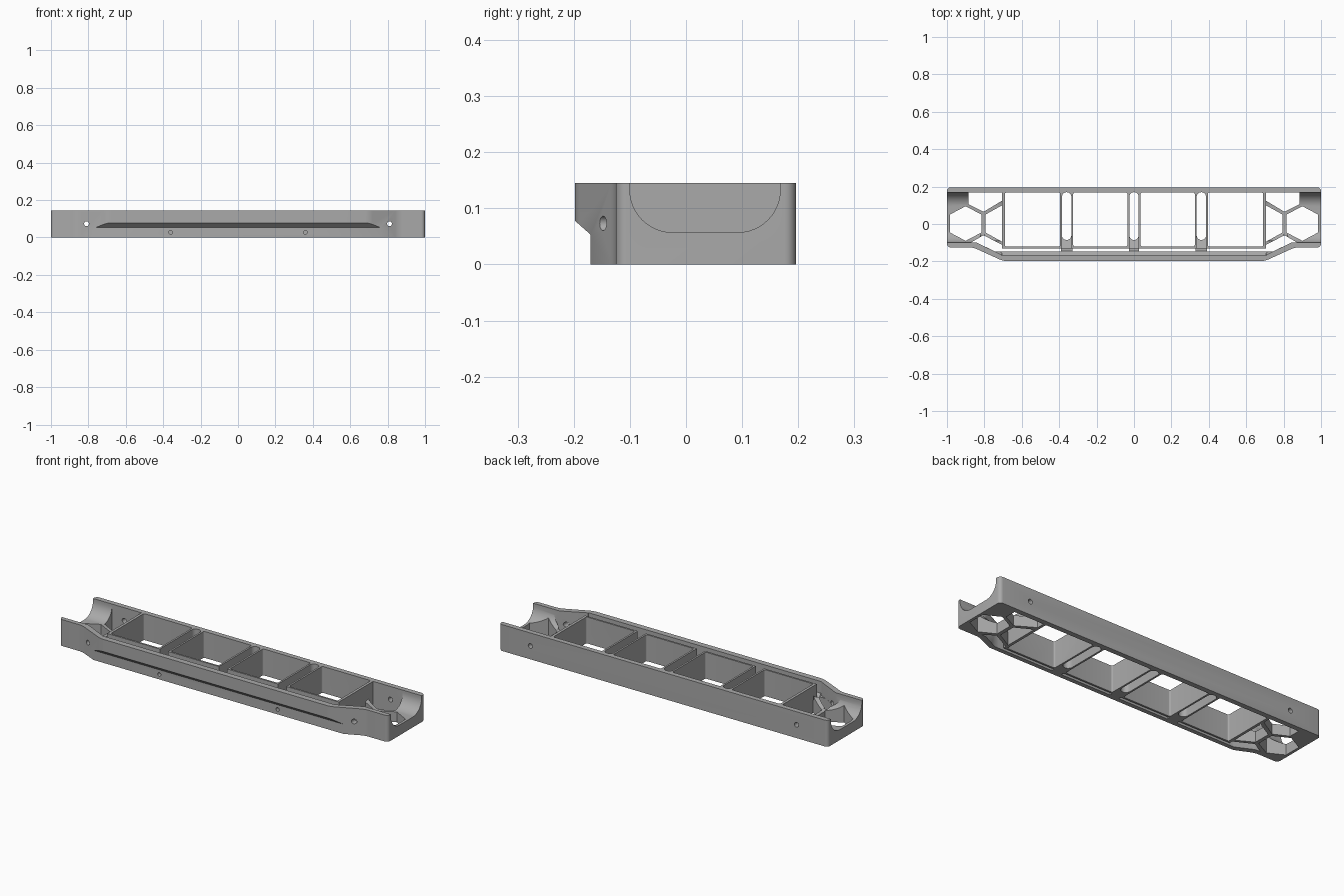
import bpy, bmesh, math
from mathutils import Vector

if "Cube" in bpy.data.objects:
    bpy.data.objects.remove(bpy.data.objects["Cube"])

HEIGHT = 0.145
grey = bpy.data.materials.new("Plain grey")
grey.use_nodes = True
grey.diffuse_color = (0.4, 0.4, 0.4, 1)
grey.node_tree.nodes["Principled BSDF"].inputs["Base Color"].default_value = (0.4, 0.4, 0.4, 1)


def prism(name, points, low, high, axis="Z", bevel=0):
    """Extrude a 2D outline along Z (points are x, y) or X (points are y, z)."""
    bm = bmesh.new()

    def place(p, t):
        return (p[0], p[1], t) if axis == "Z" else (t, p[0], p[1])
    face = bm.faces.new([bm.verts.new(place(p, low)) for p in points])
    step = Vector(place((0, 0), high - low))
    out = bmesh.ops.extrude_face_region(bm, geom=[face])
    bmesh.ops.translate(bm, vec=step, verts=[v for v in out["geom"] if isinstance(v, bmesh.types.BMVert)])
    if bevel:
        sides = [e for e in bm.edges
                 if (e.verts[0].co - e.verts[1].co).normalized().cross(step).length < 1e-5]
        bmesh.ops.bevel(bm, geom=sides, offset=bevel, segments=6, profile=0.5, affect="EDGES")
    bmesh.ops.recalc_face_normals(bm, faces=bm.faces[:])
    mesh = bpy.data.meshes.new(name)
    bm.to_mesh(mesh)
    bm.free()
    obj = bpy.data.objects.new(name, mesh)
    bpy.context.collection.objects.link(obj)
    return obj


def cut(body, cutter):
    """Subtract a cutter from the body, then discard it."""
    mod = body.modifiers.new("cut", "BOOLEAN")
    mod.operation, mod.solver, mod.object = "DIFFERENCE", "EXACT", cutter
    bpy.context.view_layer.objects.active = body
    bpy.ops.object.modifier_apply(modifier=mod.name)
    bpy.data.objects.remove(cutter)


def box(x0, x1, y0, y1):
    return [(x0, y0), (x1, y0), (x1, y1), (x0, y1)]


def drill(body, x, y, z, radius, depth):
    bpy.ops.mesh.primitive_cylinder_add(vertices=24, radius=radius, depth=depth,
                                        location=(x, y, z), rotation=(math.pi / 2, 0, 0))
    cut(body, bpy.context.object)


# Outer shell with the front bulge
half = [(1, 0.196), (1, -0.125), (0.86, -0.125), (0.7, -0.198)]
outline = half + [(-x, y) for x, y in reversed(half)]
body = prism("tray_frame", outline, 0, HEIGHT, bevel=0.02)
body.data.materials.append(grey)

# Undercut below the front bulge
cut(body, prism("undercut", [(-0.17, -0.1), (-0.17, 0.053), (-0.205, 0.084), (-0.3, 0.084), (-0.3, -0.1)],
                -1.1, 1.1, "X"))

# Four open pockets
for x0, x1 in ((0.035, 0.325), (0.395, 0.69)):
    for s in (1, -1):
        cut(body, prism("pocket", box(*sorted((s * x0, s * x1)), -0.12, 0.168), -0.1, 0.3, bevel=0.008))

# Rounded slots between the pockets
for x in (-0.36, 0, 0.36):
    cut(body, prism("slot", box(x - 0.025, x + 0.025, -0.085, 0.17), -0.1, 0.3, bevel=0.024))
    cut(body, prism("bridge_top", [(-0.135, 0.2), (-0.135, 0.09), (-0.06, 0.06), (-0.06, 0.2)],
                    x - 0.025, x + 0.025, "X"))

# Groove behind the front wall, ledge above and gaps through the base
cut(body, prism("ledge", [(-0.166, 0.3), (-0.166, 0.08), (-0.145, 0.06), (-0.13, 0.06), (-0.13, 0.3)],
                -0.71, 0.71, "X"))
gaps = [(0.028, 0.33), (0.39, 0.72)]
for x0, x1 in gaps + [(-b, -a) for a, b in gaps]:
    cut(body, prism("gap", box(x0, x1, -0.146, -0.13), -0.1, 0.3))

# Rounded end troughs
R = 0.076
arc = [i * math.pi / 24 for i in range(13)]
trough = [(-0.1, 0.3)]
trough += [(-0.1 + R - R * math.cos(a), 0.057 + R - R * math.sin(a)) for a in arc]
trough += [(0.168 - R + R * math.sin(a), 0.057 + R - R * math.cos(a)) for a in arc]
trough += [(0.168, 0.3)]

# Honeycomb openings in the end floors
hexagon = [(0.9, 0.095), (0.985, 0.05), (0.985, -0.045), (0.9, -0.09), (0.815, -0.045), (0.815, 0.05)]
half_hexagon = [(0.795, 0.05), (0.705, 0.1), (0.705, -0.095), (0.795, -0.045)]
back_hole = [(0.885, 0.168), (0.885, 0.105), (0.805, 0.065), (0.705, 0.125), (0.705, 0.168)]
front_hole = [(0.87, -0.098), (0.805, -0.06), (0.705, -0.112), (0.705, -0.146), (0.745, -0.146), (0.84, -0.1)]
front_recess = [(0.705, -0.166), (0.84, -0.1), (0.84, -0.09), (0.705, -0.09)]
for s in (1, -1):
    cut(body, prism("trough", trough, *sorted((s * 0.705, s * 1.1)), "X"))
    for shape in (hexagon, half_hexagon, back_hole, front_hole):
        cut(body, prism("hole", [(s * x, y) for x, y in shape], -0.1, 0.3))
    cut(body, prism("recess", [(s * x, y) for x, y in front_recess], 0.07, 0.3))

    # Screw holes through the ends and into the front wall
    drill(body, s * 0.81, 0, 0.073, 0.013, 1)
    drill(body, s * 0.36, -0.16, 0.027, 0.01, 0.12)

# Smooth curved walls, crisp edges
bpy.ops.object.select_all(action="DESELECT")
body.select_set(True)
bpy.context.view_layer.objects.active = body
bpy.ops.object.shade_smooth_by_angle(angle=math.radians(30))
